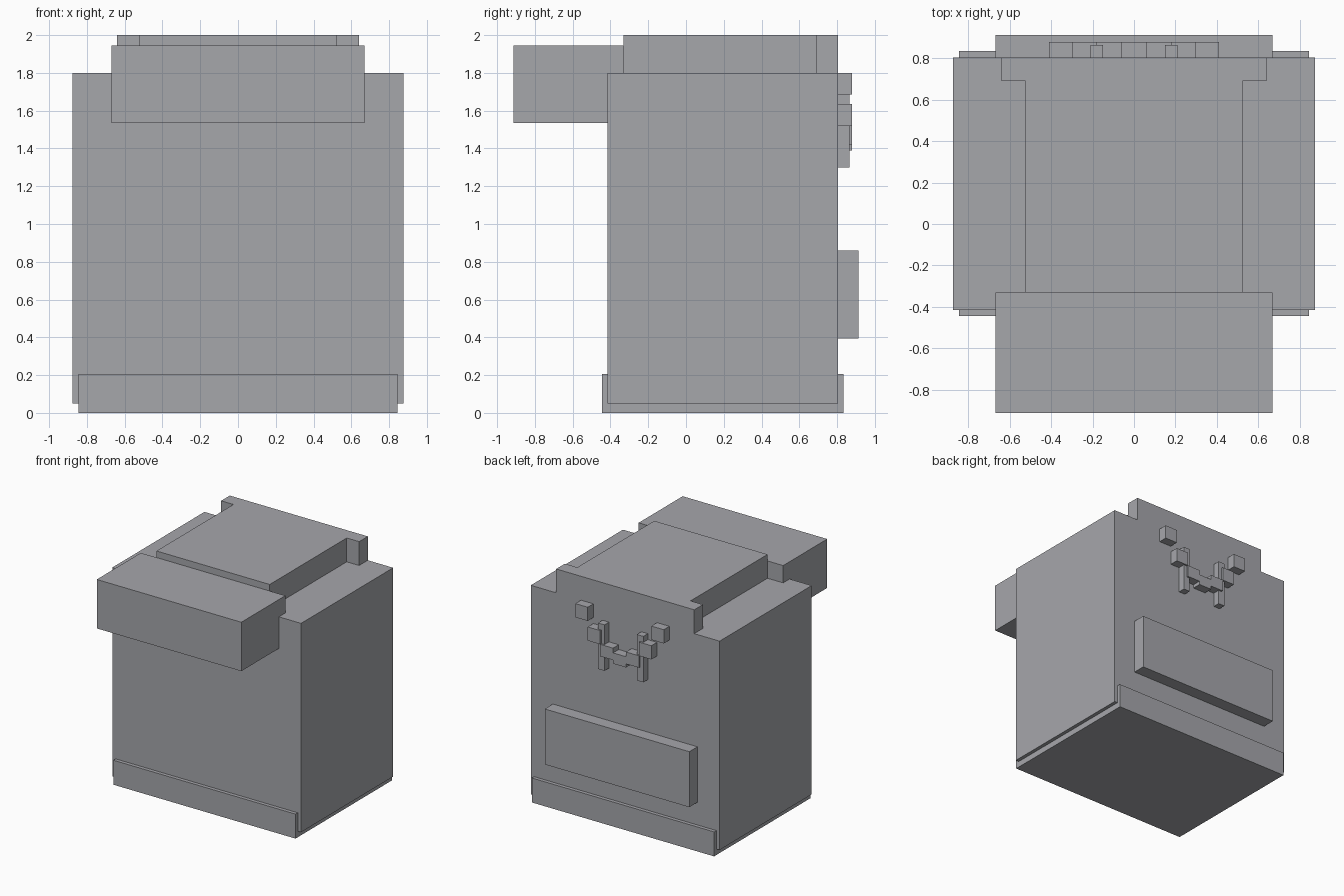
import bpy
import bmesh

cube = bpy.data.objects.get("Cube")
if cube:
    bpy.data.objects.remove(cube, do_unlink=True)

grey = bpy.data.materials.new("plain_grey")
grey.use_nodes = True
colour = (0.38, 0.385, 0.41, 1)
grey.diffuse_color = colour
grey.node_tree.nodes["Principled BSDF"].inputs["Base Color"].default_value = colour


def finish(name, bm):
    mesh = bpy.data.meshes.new(name)
    bmesh.ops.recalc_face_normals(bm, faces=bm.faces)
    bm.to_mesh(mesh)
    bm.free()
    mesh.materials.append(grey)
    obj = bpy.data.objects.new(name, mesh)
    bpy.context.collection.objects.link(obj)
    return obj


def box(name, x, y, z):
    """Box given by its (min, max) range on each axis."""
    bm = bmesh.new()
    bmesh.ops.create_cube(bm, size=1)
    for v in bm.verts:
        v.co = [r[0] if c < 0 else r[1] for c, r in zip(v.co, (x, y, z))]
    return finish(name, bm)


def wide(name, half, y, z):
    return box(name, (-half, half), y, z)


def pair(name, x, y, z):
    box("left_" + name, x, y, z)
    box("right_" + name, (-x[1], -x[0]), y, z)


BACK = 0.805
TOP = 1.8

# Main body and the base band around its foot
wide("body", 0.875, (-0.415, BACK), (0.05, TOP))
wide("base", 0.845, (-0.445, 0.835), (0, 0.205))

# Raised T-shaped lid, wider along the back edge
half_outline = [(0.525, -0.33), (0.525, 0.69), (0.64, 0.69), (0.64, BACK)]
outline = half_outline + [(-x, y) for x, y in reversed(half_outline)]
bm = bmesh.new()
face = bm.faces.new([bm.verts.new((x, y, TOP - 0.02)) for x, y in outline])
top = bmesh.ops.extrude_face_region(bm, geom=[face])["geom"]
for v in top:
    if isinstance(v, bmesh.types.BMVert):
        v.co.z = 2
finish("lid", bm)

# Overhanging front block and rear pocket
wide("front_block", 0.67, (-0.913, -0.33), (1.535, 1.945))
wide("rear_pocket", 0.67, (BACK - 0.01, 0.913), (0.395, 0.86))

# Blocky face on the back: eyes, stepped mouth and long teeth
relief = (BACK - 0.01, 0.88)
pair("eye", (0.295, 0.41), relief, (1.685, TOP))
pair("mouth_corner", (0.18, 0.295), relief, (1.52, 1.635))
pair("mouth_step", (0.06, 0.18), relief, (1.42, 1.52))
wide("mouth_middle", 0.06, relief, (1.39, 1.48))
pair("tooth", (0.15, 0.21), (BACK - 0.01, 0.865), (1.30, 1.685))
